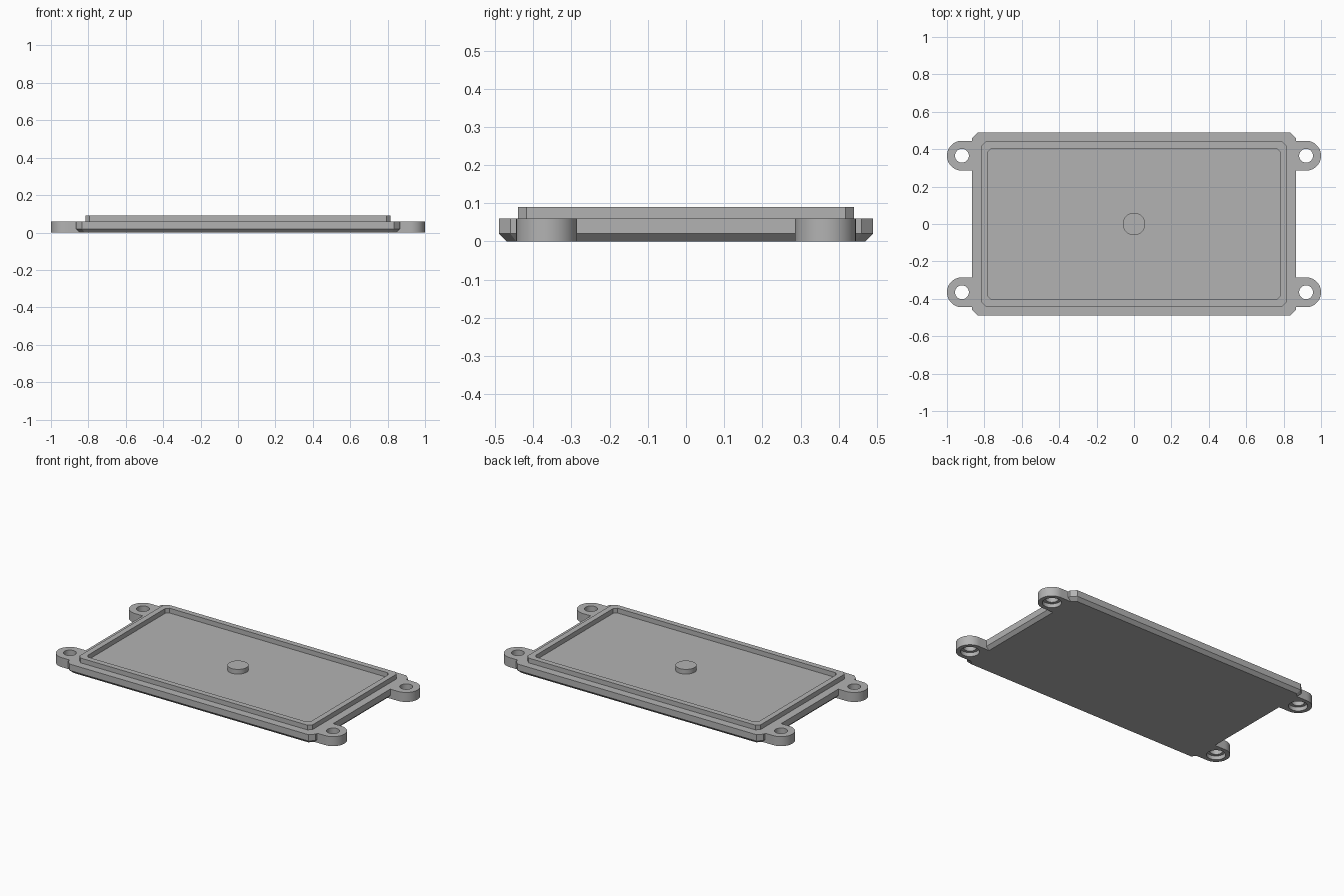
import bpy, bmesh, math

if "Cube" in bpy.data.objects:
    bpy.data.objects.remove(bpy.data.objects["Cube"])

grey = bpy.data.materials.new("light grey")
grey.diffuse_color = (0.45, 0.45, 0.45, 1)
grey.use_nodes = True
grey.node_tree.nodes["Principled BSDF"].inputs["Base Color"].default_value = grey.diffuse_color


def loft(name, rings, caps=False, closed=False, smooth=False):
    """Skin a stack of equal-length rings of 3D points."""
    bm = bmesh.new()
    loops = [[bm.verts.new(p) for p in ring] for ring in rings]
    pairs = list(zip(loops, loops[1:]))
    if closed:
        pairs.append((loops[-1], loops[0]))
    n = len(loops[0])
    for a, b in pairs:
        for i in range(n):
            j = (i + 1) % n
            bm.faces.new((a[i], a[j], b[j], b[i]))
    if caps:
        bm.faces.new(loops[0][::-1])
        bm.faces.new(loops[-1])
    bmesh.ops.recalc_face_normals(bm, faces=bm.faces)
    mesh = bpy.data.meshes.new(name)
    bm.to_mesh(mesh)
    bm.free()
    mesh.materials.append(grey)
    obj = bpy.data.objects.new(name, mesh)
    bpy.context.collection.objects.link(obj)
    if smooth:
        bpy.ops.object.select_all(action='DESELECT')
        obj.select_set(True)
        bpy.context.view_layer.objects.active = obj
        bpy.ops.object.shade_smooth_by_angle(angle=math.radians(30))
    return obj


def cut_rect(x, y, c, z):
    """Rectangle with cut corners."""
    return [(x, y - c, z), (x - c, y, z), (c - x, y, z), (-x, y - c, z),
            (-x, c - y, z), (c - x, -y, z), (x - c, -y, z), (x, c - y, z)]


STEPS = 48
ANGLES = [2 * math.pi * i / STEPS for i in range(STEPS)]


def circle(r, z, cx=0, cy=0, sx=1):
    return [(cx + sx * r * math.cos(t), cy + r * math.sin(t), z) for t in ANGLES]


def ear_outline(r, depth, z, cx, cy, sx):
    """Half round on the outer side, straight sides running back to the plate."""
    pts = []
    for t in ANGLES:
        c, s = math.cos(t), math.sin(t)
        if c > -1e-6:
            x, y = r * c, r * s
        else:
            x = -depth * min(1, -c * math.sqrt(2))
            y = r * max(-1, min(1, s * math.sqrt(2)))
        pts.append((cx + sx * x, cy + y, z))
    return pts


# Lid plate with bevelled underside, raised lip and recessed floor
loft("lid_plate", [
    cut_rect(0.845, 0.47, 0.025, 0),
    cut_rect(0.865, 0.49, 0.03, 0.02),
    cut_rect(0.865, 0.49, 0.03, 0.06),
    cut_rect(0.815, 0.44, 0.022, 0.06),
    cut_rect(0.815, 0.44, 0.022, 0.09),
    cut_rect(0.78, 0.405, 0.018, 0.09),
    cut_rect(0.78, 0.405, 0.018, 0.06),
], caps=True)

# Round boss in the middle of the floor
loft("centre_boss", [circle(0.06, 0.06), circle(0.06, 0.09)], caps=True, smooth=True)

# Four mounting ears with a screw hole counterbored from below
for sx, side in ((-1, "left"), (1, "right")):
    for sy, end in ((-1, "front"), (1, "back")):
        at = (sx * 0.92, sy * 0.365, sx)
        loft(f"mounting_ear_{end}_{side}", [
            ear_outline(0.08, 0.075, 0, *at),
            ear_outline(0.08, 0.055, 0.02, *at),
            ear_outline(0.08, 0.055, 0.06, *at),
            circle(0.037, 0.06, *at),
            circle(0.037, 0.025, *at),
            circle(0.055, 0.025, *at),
            circle(0.055, 0, *at),
        ], closed=True, smooth=True)
